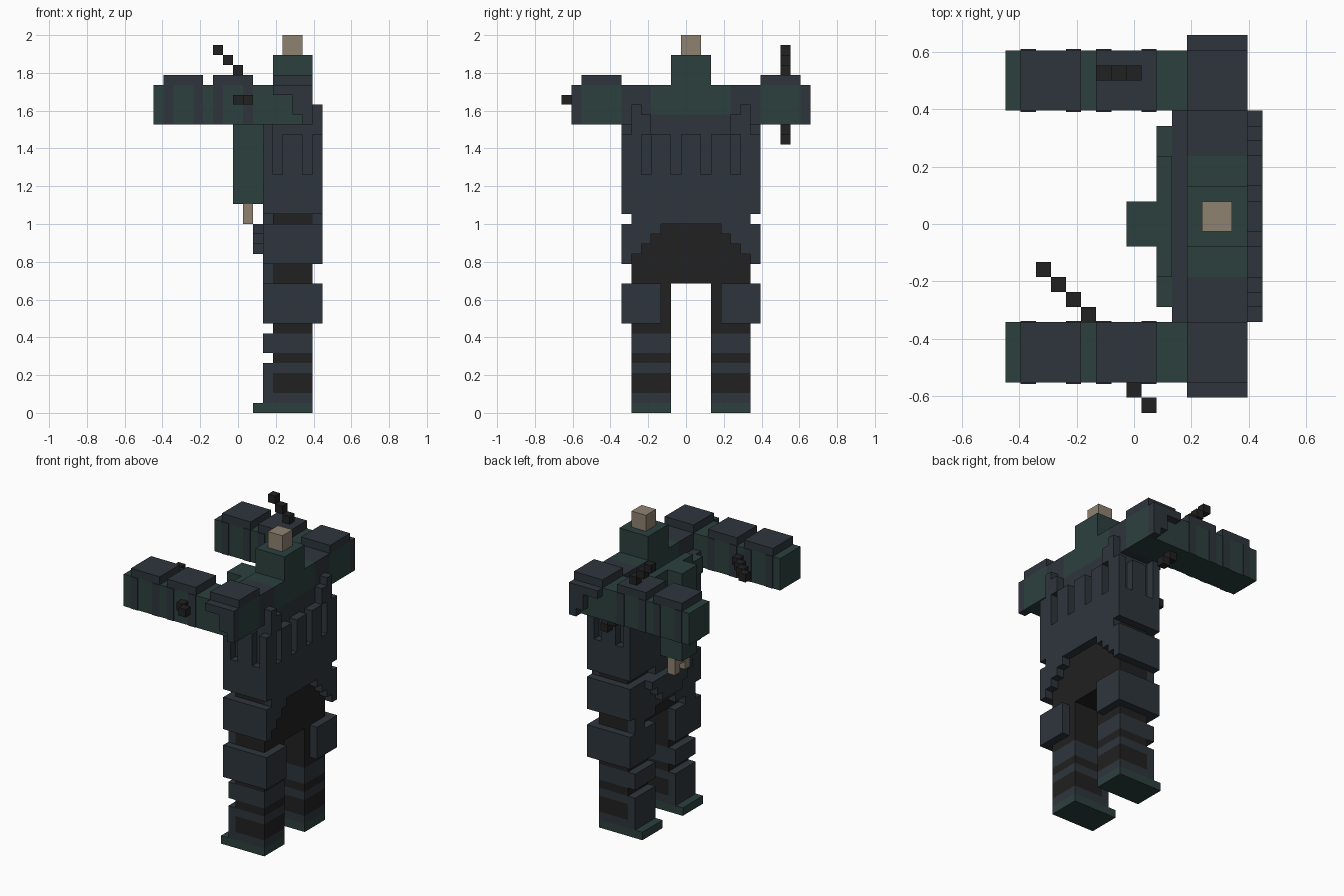
import bpy, bmesh

if "Cube" in bpy.data.objects:
    bpy.data.objects.remove(bpy.data.objects["Cube"])

V = 2 / 38                      # size of one block
OX, OY = -8.5 * V, -12.5 * V    # block grid origin


def material(name, col):
    m = bpy.data.materials.new(name)
    m.diffuse_color = (*col, 1)
    m.use_nodes = True
    m.node_tree.nodes["Principled BSDF"].inputs["Base Color"].default_value = m.diffuse_color
    return m


STEEL = material("dark steel", (0.027, 0.036, 0.045))
GREEN = material("dark green cloth", (0.025, 0.051, 0.048))
BLACK = material("black leather", (0.015, 0.015, 0.015))
TAN = material("tan wood", (0.275, 0.225, 0.165))


def part(name, mat, boxes, mirror=False):
    """One object from block-grid boxes (i0,i1, j0,j1, k0,k1); mirror copies across the body middle j=13."""
    bm = bmesh.new()
    todo = list(boxes)
    if mirror:
        todo += [(a, b, 26 - d, 26 - c, e, f) for a, b, c, d, e, f in boxes]
    for a, b, c, d, e, f in todo:
        r = bmesh.ops.create_cube(bm, size=1)
        for v in r["verts"]:
            v.co.x = OX + V * (b if v.co.x > 0 else a)
            v.co.y = OY + V * (d if v.co.y > 0 else c)
            v.co.z = V * (f if v.co.z > 0 else e)
    me = bpy.data.meshes.new(name)
    bm.to_mesh(me)
    bm.free()
    me.materials.append(mat)
    ob = bpy.data.objects.new(name, me)
    bpy.context.collection.objects.link(ob)
    return ob


# feet and legs
part("shoe_soles", GREEN, [(10, 16, 7, 11, 0, 1)], True)
part("leg_padding", BLACK, [(12, 16, 7, 11, 2, 4), (12, 16, 7, 11, 5, 6),
                            (12, 16, 7, 11, 8, 13)], True)
part("shin_guards", STEEL, [(11, 16, 7, 11, 1, 2), (11, 12, 7, 11, 2, 4),
                            (11, 16, 7, 11, 4, 5), (11, 16, 7, 11, 6, 8)], True)
part("knee_plates", STEEL, [(11, 16, 6, 7, 9, 13), (11, 12, 7, 11, 9, 13),
                            (16, 17, 6, 10, 9, 13)], True)

# hips, thigh plates and stepped back skirt
part("hips", BLACK, [(12, 16, 7, 19, 13, 20)])
part("thigh_plates", STEEL, [(11, 16, 6, 7, 15, 19), (11, 12, 7, 11, 14, 19),
                             (11, 12, 7, 9, 13, 14)], True)
part("back_skirt", STEEL, [(16, 17, 6, 7 + n, 15 + n, 16 + n) for n in range(4)]
     + [(16, 17, 7, 13, 19, 20)], True)
part("front_skirt", STEEL, [(10, 11, 11 - n, 13, 16 + n, 17 + n) for n in range(3)]
     + [(11, 12, 11, 13, 15, 20)], True)

# torso core, ribbed waist armour
part("torso", STEEL, [(12, 16, 7, 19, 20, 30), (11, 12, 6, 20, 20, 24), (11, 12, 6, 20, 28, 31)])
part("waist_armour", STEEL, [(12, 16, 6, 7, 20, 24), (16, 17, 6, 13, 20, 24),
                             (11, 12, 6, 13, 24, 28)], True)
part("side_ribs", STEEL, [(13, 15, 6, 7, 24, 28), (16, 17, 6, 7, 24, 28)], True)
part("back_ribs", STEEL, [(16, 17, 7, 8, 24, 31), (16, 17, 8, 9, 28, 30), (16, 17, 9, 11, 24, 28),
                          (16, 17, 12, 13, 24, 28)], True)
part("upper_chest_sides", STEEL, [(12, 16, 6, 9, 30, 33), (12, 16, 6, 7, 29, 30)], True)
part("collar", GREEN, [(12, 16, 9, 17, 30, 33), (12, 16, 11, 15, 33, 36)])
part("breast_cloth", GREEN, [(10, 11, 9, 17, 29, 32), (10, 11, 7, 9, 29, 31), (10, 11, 17, 19, 29, 31)])
part("stand_top", TAN, [(13, 15, 12, 14, 36, 38)])

# hanging cloth sleeve in front with its wooden end
part("front_sleeve", GREEN, [(8, 11, 11, 14, 21, 32)])
part("sleeve_end", TAN, [(9, 10, 11, 14, 20, 21), (9, 10, 11, 12, 19, 20), (9, 10, 13, 14, 19, 20)])

# arms with banded plates
part("arms", GREEN, [(0, 16, 2, 6, 29, 33)], True)
part("arm_top_plates", STEEL, [(a, a + 4, 2, 6, 33, 34) for a in (1, 6, 12)], True)
E = 0.08
part("arm_bands", STEEL, [(i, i + 1, j, j + E, 29, 33) for i in (1, 4, 6, 9) for j in (2 - E, 6)], True)
part("shoulder_guards", STEEL, [(12, 14, 1, 2, 32, 33), (14, 15, 1, 2, 30, 33),
                                (15, 16, 1, 2, 29, 33)], True)

# two arrows stuck through the arms
part("side_arrow", BLACK, [(2 + n, 3 + n, 9 - n, 10 - n, 31, 32) for n in range(4)]
     + [(8, 9, 1, 2, 31, 32), (9, 10, 0, 1, 31, 32)])
part("top_arrow", BLACK, [(6 + n, 7 + n, 22, 23, 36 - n, 37 - n) for n in range(3)]
     + [(11, 12, 22, 23, 28, 29), (12, 13, 22, 23, 27, 28)])
